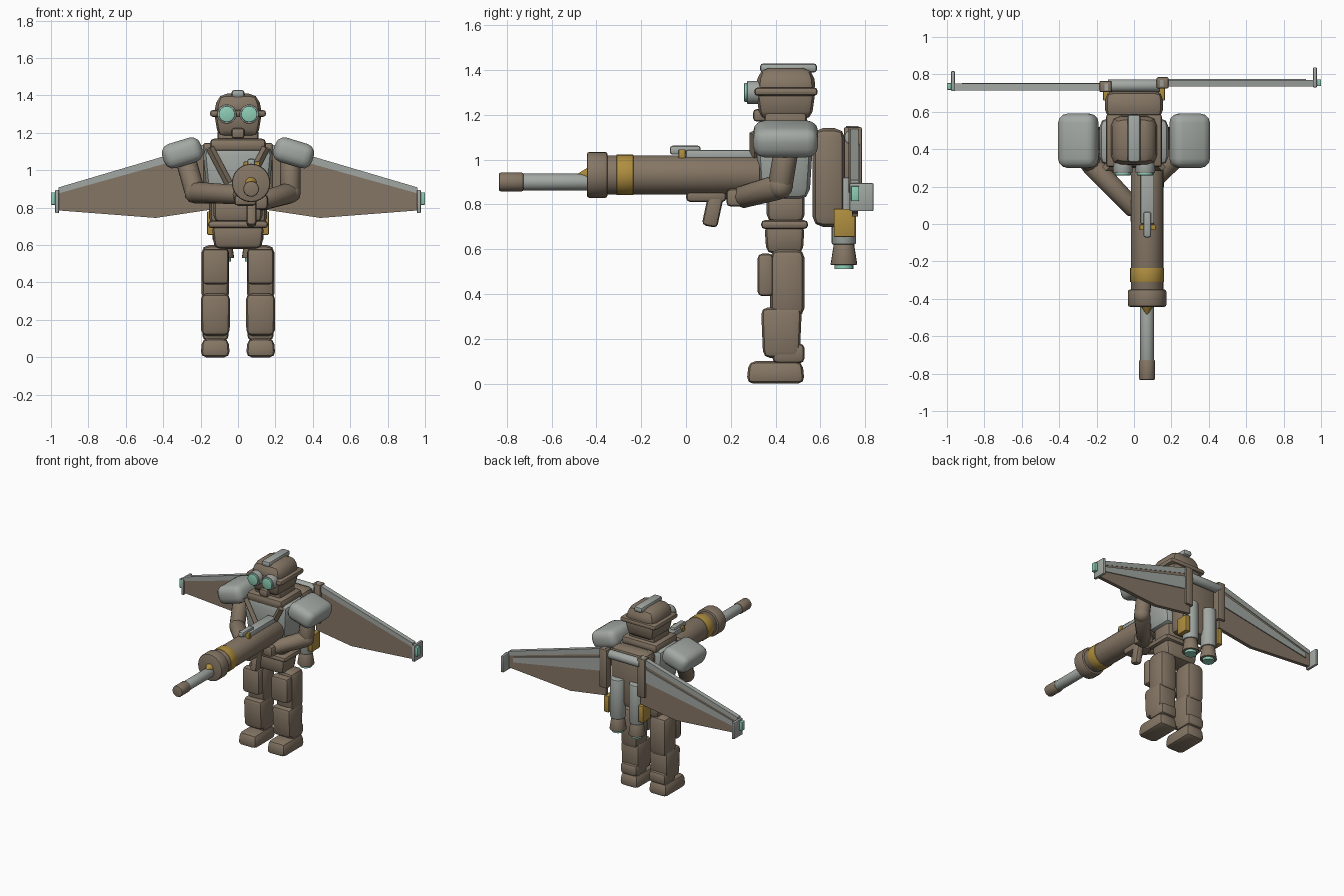
import bpy, bmesh, math
from mathutils import Vector, Matrix

cube = bpy.data.objects.get("Cube")
if cube:
    bpy.data.objects.remove(cube, do_unlink=True)


def material(name, rgb):
    m = bpy.data.materials.new(name)
    m.use_nodes = True
    m.diffuse_color = (*rgb, 1)
    m.node_tree.nodes["Principled BSDF"].inputs["Base Color"].default_value = (*rgb, 1)
    return m


BROWN = material("leather brown", (0.235, 0.182, 0.13))
GREY = material("steel grey", (0.36, 0.39, 0.365))
GOLD = material("brass gold", (0.43, 0.27, 0.05))
MINT = material("mint glow", (0.27, 0.61, 0.47))


def finish(name, bm, mat):
    bmesh.ops.recalc_face_normals(bm, faces=bm.faces)
    mesh = bpy.data.meshes.new(name)
    bm.to_mesh(mesh)
    bm.free()
    mesh.materials.append(mat)
    ob = bpy.data.objects.new(name, mesh)
    bpy.context.collection.objects.link(ob)
    bpy.ops.object.select_all(action='DESELECT')
    ob.select_set(True)
    bpy.context.view_layer.objects.active = ob
    bpy.ops.object.shade_smooth_by_angle(angle=math.radians(40))
    return ob


def box(name, xs, ys, zs, mat, bevel=0.02, top=(1, 1), bottom=(1, 1), rot=(0, 0, 0), seg=2):
    """Bevelled box from ranges; top and bottom scale its ends in x and y."""
    lo, hi = Vector((xs[0], ys[0], zs[0])), Vector((xs[1], ys[1], zs[1]))
    size, mid = hi - lo, (lo + hi) / 2
    bm = bmesh.new()
    bmesh.ops.create_cube(bm, size=1)
    for v in bm.verts:
        k = top if v.co.z > 0 else bottom
        v.co = Vector((v.co.x * size.x * k[0], v.co.y * size.y * k[1], v.co.z * size.z))
    if bevel:
        bmesh.ops.bevel(bm, geom=bm.edges[:], offset=bevel, segments=seg, profile=0.5,
                        affect='EDGES', clamp_overlap=True)
    for axis, angle in zip("XYZ", rot):
        bm.transform(Matrix.Rotation(math.radians(angle), 4, axis))
    bm.transform(Matrix.Translation(mid))
    return finish(name, bm, mat)


def rod(name, a, b, r1, mat, r2=None, bevel=0.0, sides=20):
    """Round bar or cone from a to b with softened rims."""
    a, b = Vector(a), Vector(b)
    bm = bmesh.new()
    bmesh.ops.create_cone(bm, cap_ends=True, segments=sides, radius1=r1,
                          radius2=r1 if r2 is None else r2, depth=(b - a).length)
    if bevel:
        rims = [e for e in bm.edges if any(len(f.verts) > 4 for f in e.link_faces)]
        bmesh.ops.bevel(bm, geom=rims, offset=bevel, segments=2, profile=0.5,
                        affect='EDGES', clamp_overlap=True)
    bm.transform(Matrix.Translation((a + b) / 2)
                 @ (b - a).to_track_quat('Z', 'Y').to_matrix().to_4x4())
    return finish(name, bm, mat)


def plate(name, outline, s, y0, y1, mat):
    """Flat plate with an x-z outline, on side s."""
    bm = bmesh.new()
    face = bm.faces.new([bm.verts.new((s * x, y0, z)) for x, z in outline])
    out = bmesh.ops.extrude_face_region(bm, geom=[face])
    moved = [v for v in out["geom"] if isinstance(v, bmesh.types.BMVert)]
    bmesh.ops.translate(bm, verts=moved, vec=(0, y1 - y0, 0))
    return finish(name, bm, mat)


def span(s, a, b):
    return sorted((s * a, s * b))


# torso
box("hips", (-.14, .14), (.35, .53), (.58, .71), BROWN, .03, bottom=(.9, .9))
box("belt", (-.16, .16), (.335, .545), (.69, .73), BROWN, .018)
box("abdomen", (-.13, .13), (.36, .53), (.72, .86), BROWN, .035)
box("chest", (-.19, .19), (.31, .57), (.82, 1.13), GREY, .05, bottom=(.85, .85))
box("collar", (-.15, .15), (.31, .57), (1.10, 1.17), BROWN, .025)
box("neck", (-.11, .11), (.35, .54), (1.14, 1.22), BROWN, .02)

# head
box("jaw", (-.13, .13), (.31, .58), (1.18, 1.32), BROWN, .035, bottom=(.82, .85))
box("helmet", (-.133, .133), (.31, .582), (1.28, 1.41), BROWN, .05, top=(.8, .9))
box("helmet_rim", (-.15, .15), (.305, .588), (1.285, 1.322), BROWN, .016)
box("helmet_crest", (-.035, .035), (.33, .585), (1.388, 1.43), GREY, .016)
box("breather", (-.035, .035), (.30, .36), (1.17, 1.225), BROWN, .015)
for s in (-1, 1):
    x = s * .06
    rod("goggle_ring", (x, .35, 1.30), (x, .272, 1.30), .052, GREY, bevel=.006)
    rod("goggle_lens", (x, .28, 1.30), (x, .26, 1.30), .043, MINT, bevel=.004)

# legs, shoulder pads and chest straps
for s in (-1, 1):
    box("boot", span(s, .043, .2), (.27, .53), (0, .10), BROWN, .03, top=(.9, .92))
    box("ankle", span(s, .05, .19), (.385, .53), (.09, .18), BROWN, .025)
    box("shin", span(s, .038, .203), (.33, .522), (.115, .34), BROWN, .03,
        top=(.95, .95), bottom=(.92, .85))
    box("thigh", span(s, .048, .195), (.375, .53), (.30, .60), BROWN, .04)
    box("thigh_pad", span(s, .05, .19), (.32, .39), (.39, .58), BROWN, .02)
    box("shoulder_pad", span(s, .19, .405), (.30, .59), (1.025, 1.16), GREY, .05,
        rot=(0, s * 17, 0), seg=3)
    rod("chest_strap", (s * .15, .305, 1.12), (s * .05, .305, .93), .022, BROWN, sides=4)

# right arm supports the launcher, left arm holds it from behind
arms = {"right": ((-.28, .44, 1.06), (-.23, .32, .88), (.01, .07, .87)),
        "left": ((.28, .45, 1.06), (.28, .42, .88), (.11, .24, .83))}
for side, (shoulder, elbow, wrist) in arms.items():
    rod(side + "_upper_arm", shoulder, elbow, .055, BROWN, bevel=.015, sides=12)
    rod(side + "_forearm", elbow, wrist, .058, BROWN, r2=.05, bevel=.015, sides=12)
    bm = bmesh.new()
    bmesh.ops.create_icosphere(bm, subdivisions=2, radius=.058,
                               matrix=Matrix.Translation(elbow))
    finish(side + "_elbow", bm, BROWN)
box("right_hand", (-.02, .10), (0, .18), (.81, .87), BROWN, .02)
box("left_hand", (.06, .16), (.18, .29), (.79, .87), BROWN, .02)

# launcher
GX, GZ = .07, .932


def along(name, y0, y1, r, mat, z=GZ, r2=None, bevel=.006, sides=24):
    rod(name, (GX, y0, z), (GX, y1, z), r, mat, r2, bevel, sides)


along("launcher_tube", .33, -.36, .087, BROWN)
along("launcher_muzzle", -.35, -.443, .103, BROWN, bevel=.012)
along("launcher_band", -.235, -.31, .091, GOLD, bevel=.003)
along("muzzle_cone", -.43, -.485, .038, GOLD, r2=.004, bevel=0)
along("rocket_shaft", -.40, -.74, .037, GREY, z=.90)
along("rocket_tip", -.725, -.835, .042, BROWN, z=.90, bevel=.008)
box("launcher_rail", (.035, .108), (0, .31), (1.0, 1.042), GREY, .008)
box("launcher_sight", (.05, .092), (-.072, .065), (1.022, 1.062), GREY, .012)
box("sight_mount", (.03, .115), (-.033, -.003), (1.0, 1.046), GOLD, .004)
box("launcher_grip", (.045, .098), (.085, .155), (.70, .85), BROWN, .018, rot=(-12, 0, 0))

# jet pack
box("pack_body", (-.155, .155), (.565, .71), (.70, 1.14), BROWN, .045)
rod("wing_axle", (-.14, .74, 1.10), (.14, .74, 1.10), .033, GREY, bevel=.005)
for s in (-1, 1):
    x = s * .08
    rod("thruster", (x, .705, .62), (x, .705, .92), .055, GREY, bevel=.01)
    rod("thruster_nozzle", (x, .705, .53), (x, .705, .625), .06, BROWN, r2=.045, bevel=.004)
    rod("thruster_glow", (x, .705, .512), (x, .705, .54), .042, MINT)
    box("fuel_block", span(s, .125, .165), (.66, .755), (.655, .78), GOLD, .005)

# wings
for s in (-1, 1):
    y = .745 + s * .01
    plate("wing", [(.14, 1.13), (.96, .89), (.96, .785), (.44, .745), (.14, .79)],
          s, y - .015, y + .012, BROWN)
    plate("wing_leading_edge", [(.14, 1.15), (.96, .908), (.96, .876), (.14, 1.105)],
          s, y - .02, y + .015, GREY)
    plate("wing_panel", [(.18, 1.07), (.92, .873), (.92, .835), (.18, .97)],
          s, y + .01, y + .019, GREY)
    box("wing_root", span(s, .12, .185), (y - .03, y + .03), (.85, 1.145), BROWN, .008)
    box("winglet", span(s, .957, .978), (y - .025, y + .082), (.77, .895), GREY, .005)
    box("wing_tip_light", span(s, .97, 1.0), (y - .018, y + .018), (.815, .882), MINT, .004)
